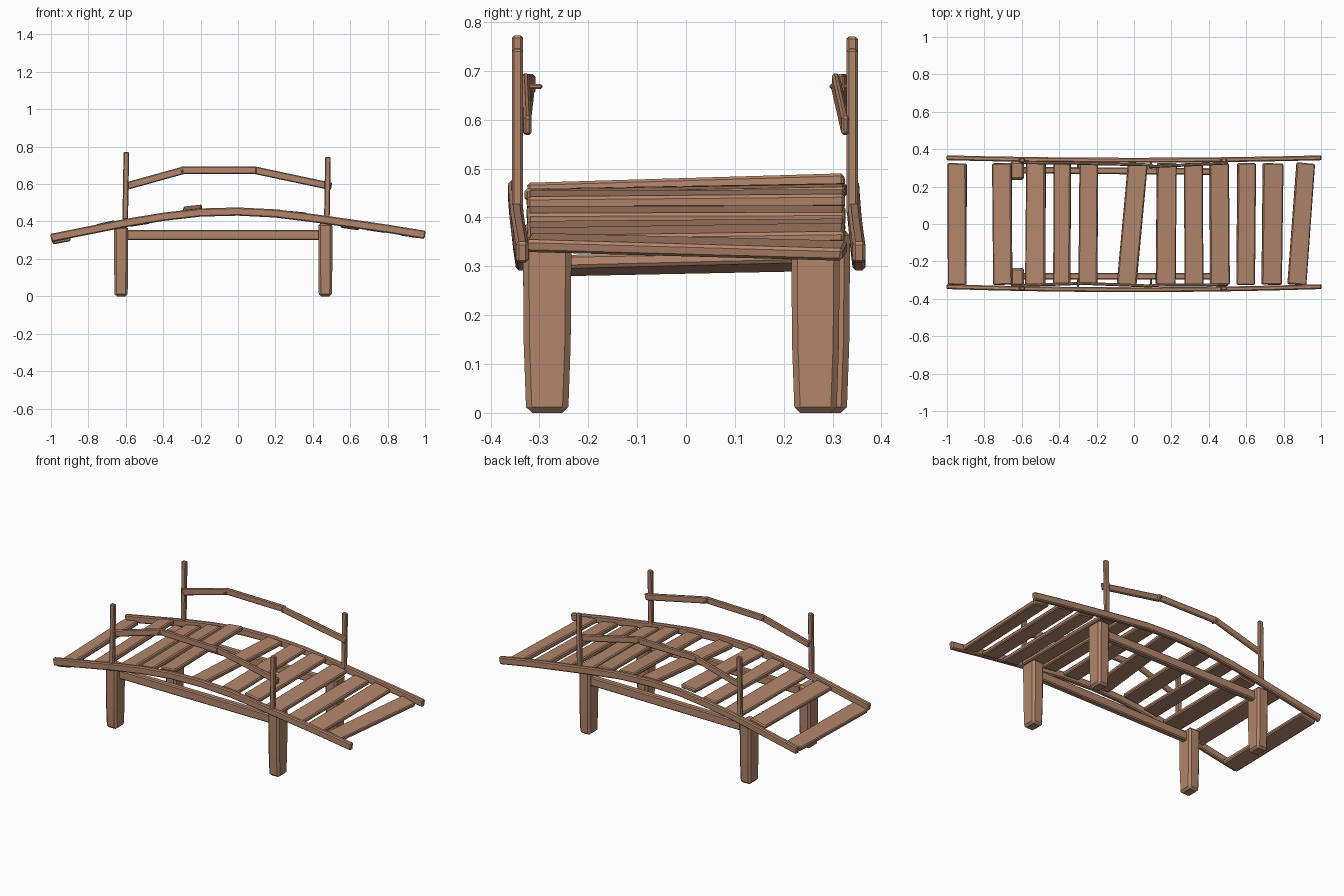
import bpy, bmesh, random
from mathutils import Vector

if "Cube" in bpy.data.objects:
    bpy.data.objects.remove(bpy.data.objects["Cube"])

random.seed(4)
wood = bpy.data.materials.new("wood")
wood.diffuse_color = (0.45, 0.24, 0.15, 1)
wood.use_nodes = True
wood.node_tree.nodes["Principled BSDF"].inputs["Base Color"].default_value = wood.diffuse_color


def sweep(name, path, sizes, ref=(0, 0, 1), bevel=0.005, jitter=0.0):
    """Rectangular timber along a path; sizes = (width, height) per point."""
    pts = [Vector(p) for p in path]
    bm = bmesh.new()
    rings = []
    for i, p in enumerate(pts):
        t = (pts[min(i + 1, len(pts) - 1)] - pts[max(i - 1, 0)]).normalized()
        side = t.cross(Vector(ref)).normalized()
        up = side.cross(t)
        w, h = sizes[i] if isinstance(sizes, list) else sizes
        ring = []
        for a, b in ((-1, -1), (1, -1), (1, 1), (-1, 1)):
            j = Vector([random.uniform(-jitter, jitter) for _ in range(3)])
            ring.append(bm.verts.new(p + side * a * w / 2 + up * b * h / 2 + j))
        rings.append(ring)
    for r, s in zip(rings, rings[1:]):
        for k in range(4):
            bm.faces.new((r[k], r[(k + 1) % 4], s[(k + 1) % 4], s[k]))
    bm.faces.new(rings[0][::-1])
    bm.faces.new(rings[-1])
    bmesh.ops.recalc_face_normals(bm, faces=bm.faces)
    sharp = [e for e in bm.edges if e.calc_face_angle(0) > 0.7]
    bmesh.ops.bevel(bm, geom=sharp, offset=bevel, segments=1,
                    affect='EDGES', clamp_overlap=True)
    me = bpy.data.meshes.new(name)
    bm.to_mesh(me)
    bm.free()
    me.materials.append(wood)
    ob = bpy.data.objects.new(name, me)
    bpy.context.collection.objects.link(ob)
    return ob


# Arched side beams
arch = [(-1, .312), (-.8, .352), (-.6, .392), (-.4, .425), (-.2, .448), (0, .453),
        (.2, .443), (.4, .418), (.6, .39), (.8, .361), (1, .328)]


def arch_z(x):
    for (x0, z0), (x1, z1) in zip(arch, arch[1:]):
        if x <= x1:
            return z0 + (z1 - z0) * (x - x0) / (x1 - x0)
    return arch[-1][1]


sweep("front_beam", [(x, -.351 + .016 * x * x, z) for x, z in arch], (.026, .044), bevel=.006)
sweep("back_beam", [(x, .341 + .013 * x * x, z) for x, z in arch], (.026, .044), bevel=.006)

# Deck planks: front x, back x, width, front and back height offset from the beam
planks = [(-.945, -.945, .10, -.024, -.010), (-.702, -.707, .105, -.002, .012),
          (-.528, -.525, .105, -.012, -.010), (-.387, -.382, .092, .000, .006),
          (-.247, -.242, .10, .010, .030), (-.04, .02, .105, -.008, .004),
          (.17, .175, .105, -.004, .008), (.32, .317, .10, .008, .012),
          (.46, .455, .105, -.008, -.004), (.597, .603, .10, -.018, -.010),
          (.737, .745, .11, -.012, -.002), (.87, .918, .10, .002, -.014)]
for i, (xf, xb, w, df, db) in enumerate(planks):
    x = (xf + xb) / 2
    slope = (arch_z(min(x + .05, 1)) - arch_z(max(x - .05, -1))) / .1
    z = arch_z(x)
    sweep(f"deck_plank_{i + 1}", [(xf, -.325, z + df), (xb, .325, z + db)],
          (w, .026), ref=(-slope, 0, 1), bevel=.006, jitter=.002)

# Chunky legs, narrowing slightly to the ground
for name, x, y, top in (("front_left_leg", -.625, -.284, .375),
                        ("back_left_leg", -.625, .286, .375),
                        ("front_right_leg", .467, -.284, .39),
                        ("back_right_leg", .467, .265, .39)):
    sweep(name, [(x, y, 0), (x, y, .14), (x, y, top)],
          [(.086, .07), (.096, .074), (.1, .076)], ref=(1, 0, 0), bevel=.012)

# Long braces between the legs
sweep("front_brace", [(-.61, -.28, .327), (.45, -.28, .327)], (.036, .054), bevel=.006)
sweep("back_brace", [(-.61, .288, .327), (.45, .28, .327)], (.036, .054), bevel=.006)

# Handrail posts
for name, x, y, z0, z1 in (("front_left_post", -.6, -.345, .41, .772),
                           ("back_left_post", -.6, .34, .41, .77),
                           ("front_right_post", .478, -.345, .405, .745),
                           ("back_right_post", .478, .34, .405, .745)):
    sweep(name, [(x - .003, y, z0), (x + .003, y, z1)], (.023, .03), ref=(1, 0, 0), bevel=.005)

# Three overlapping rail boards on each side
rails = {"front": [(-.6, -.328), (-.29, -.318), (-.31, -.316), (.1, -.332), (.08, -.328), (.5, -.324)],
         "back": [(-.6, .328), (-.29, .326), (-.31, .324), (.1, .316), (.08, .306), (.5, .326)]}
heights = [.588, .674, .673, .673, .676, .587]
for side, pts in rails.items():
    p = [(x, y, z) for (x, y), z in zip(pts, heights)]
    for k, part in enumerate(("left", "middle", "right")):
        sweep(f"{side}_{part}_rail", p[2 * k:2 * k + 2], (.016, .04), bevel=.005)

# Small pegs through the rail joints
for side, s in (("front", -1), ("back", 1)):
    for label, x in (("left", -.3), ("right", .09)):
        sweep(f"{side}_{label}_peg", [(x, s * .338, .668), (x, s * .294, .668)],
              (.01, .01), bevel=.003)
